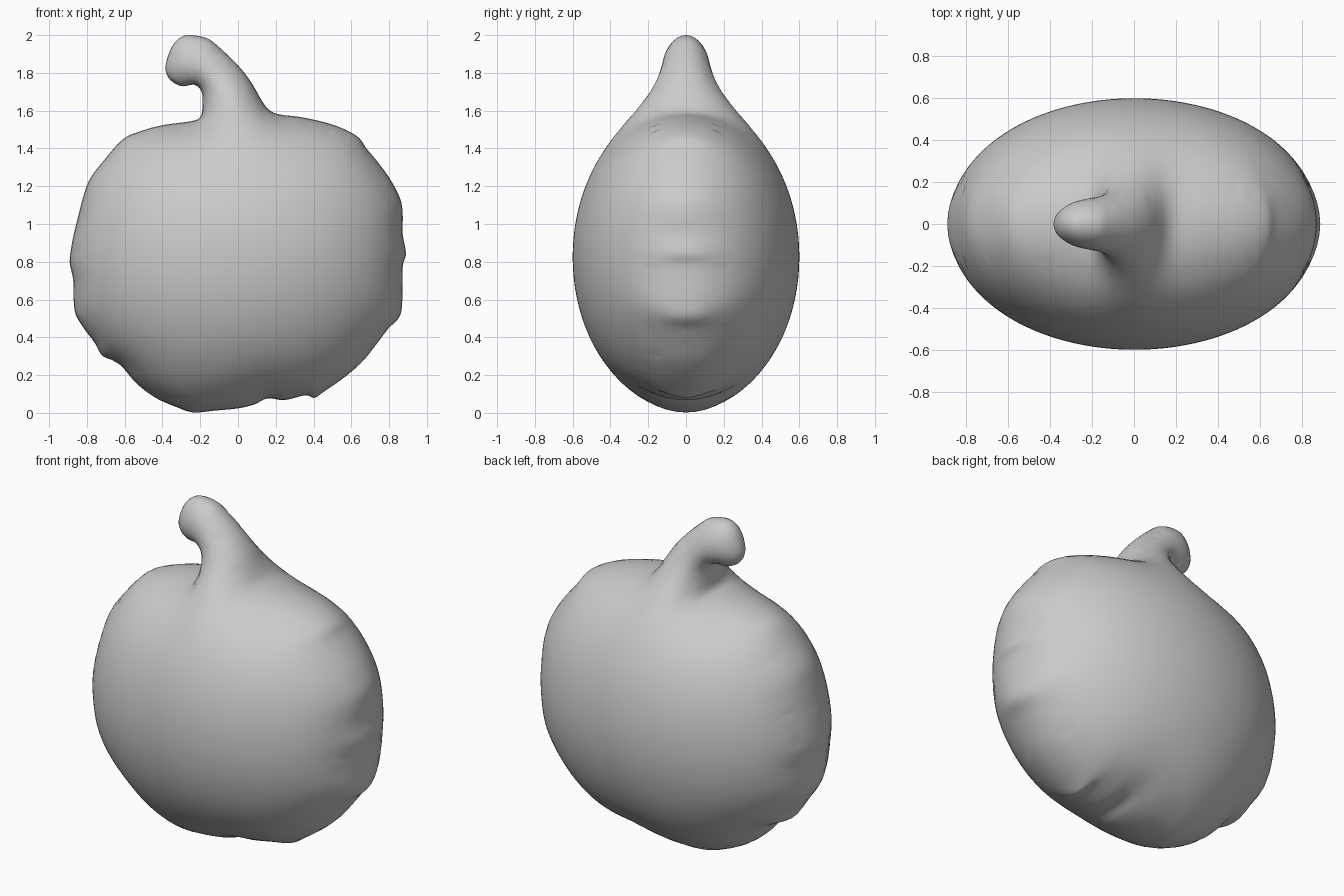
import bpy, bmesh, math
from mathutils import Vector
from mathutils.kdtree import KDTree
from mathutils.geometry import delaunay_2d_cdt

if "Cube" in bpy.data.objects:
    bpy.data.objects.remove(bpy.data.objects["Cube"])

# Front silhouette (x, z), clockwise from the top of the stem
PROFILE = [
    (-.26, 2.0), (-.17, 1.985), (-.11, 1.945), (0, 1.84), (.07, 1.75), (.125, 1.655),
    (.165, 1.605), (.22, 1.58), (.35, 1.563), (.51, 1.523), (.63, 1.465), (.68, 1.40),
    (.75, 1.315), (.81, 1.23), (.86, 1.13), (.872, 1.05), (.872, .945), (.889, .845),
    (.872, .77), (.87, .60), (.855, .51), (.795, .445), (.74, .373), (.66, .273),
    (.563, .188), (.457, .114), (.405, .08), (.357, .093), (.246, .068), (.156, .077),
    (.087, .045), (0, .024), (-.125, .012), (-.24, .003), (-.336, .035), (-.44, .082),
    (-.537, .156), (-.616, .246), (-.664, .278), (-.72, .305), (-.76, .373), (-.823, .458),
    (-.865, .543), (-.873, .707), (-.891, .80), (-.875, .92), (-.85, 1.025), (-.823, 1.13),
    (-.786, 1.235), (-.706, 1.342), (-.61, 1.448), (-.52, 1.49), (-.40, 1.523),
    (-.246, 1.545), (-.198, 1.57), (-.188, 1.634), (-.193, 1.70), (-.23, 1.737),
    (-.30, 1.73), (-.362, 1.767), (-.384, 1.83), (-.357, 1.925), (-.315, 1.98)]
HALF_DEPTH = 0.6


def smooth_loop(pts, steps):
    """Closed Catmull-Rom curve through pts."""
    p = [Vector(q) for q in pts]
    n, out = len(p), []
    for i in range(n):
        a, b, c, d = p[i - 1], p[i], p[(i + 1) % n], p[(i + 2) % n]
        for s in range(steps):
            t = s / steps
            out.append(0.5 * (2 * b + (c - a) * t + (2 * a - 5 * b + 4 * c - d) * t * t
                              + (3 * b - a - 3 * c + d) * t ** 3))
    return out


def inside(q, loop):
    hit = False
    for i, b in enumerate(loop):
        a = loop[i - 1]
        if (a.y > q.y) != (b.y > q.y) and q.x < a.x + (q.y - a.y) * (b.x - a.x) / (b.y - a.y):
            hit = not hit
    return hit


# Sample the silhouette: edge loop, inset loops, then an interior grid
loop = smooth_loop(PROFILE, 6)
n = len(loop)
tree = KDTree(n)
for i, p in enumerate(loop):
    tree.insert((p.x, p.y, 0), i)
tree.balance()


def gap(q):
    return tree.find((q.x, q.y, 0))[2]


points = list(loop)
for inset, skip in ((.004, 1), (.014, 1), (.03, 2)):
    for i in range(0, n, skip):
        t = (loop[(i + 1) % n] - loop[i - 1]).normalized()
        q = loop[i] + Vector((t.y, -t.x)) * inset
        if gap(q) > inset * .85 and inside(q, loop):
            points.append(q)
step = .034
for r in range(70):
    for c in range(58):
        q = Vector((-.95 + (c + .5 * (r % 2)) * step, r * step * .866))
        if gap(q) > .05 and inside(q, loop):
            points.append(q)
verts, _, tris, orig, _, _ = delaunay_2d_cdt(points, [], [list(range(n))], 1, 1e-6)
on_edge = [any(k < n for k in o) for o in orig]

# Inflate: solve a membrane over the silhouette, depth is its square root
weights = [dict() for _ in verts]
area = [0.0] * len(verts)
for f in tris:
    for k in range(3):
        i, j, o = f[k], f[(k + 1) % 3], f[(k + 2) % 3]
        a, b = verts[i] - verts[o], verts[j] - verts[o]
        cr = max(abs(a.x * b.y - a.y * b.x), 1e-9)
        w = .5 * a.dot(b) / cr
        weights[i][j] = weights[i].get(j, 0) + w
        weights[j][i] = weights[j].get(i, 0) + w
        area[i] += cr / 6
rows = []
for i, w in enumerate(weights):
    if not on_edge[i] and w:
        w = [(j, max(x, 1e-4)) for j, x in w.items()]
        rows.append((i, w, sum(x for _, x in w), area[i]))
u = [0.0] * len(verts)
for _ in range(260):
    for i, w, total, a in rows:
        s = a
        for j, x in w:
            s += x * u[j]
        u[i] += 1.85 * (s / total - u[i])
peak = max(u)
depth = [HALF_DEPTH * math.sqrt(max(x, 0) / peak) for x in u]

# Front and back shells share the silhouette edge
bm = bmesh.new()
front = [bm.verts.new((v.x, -d, v.y)) for v, d in zip(verts, depth)]
back = [front[i] if on_edge[i] else bm.verts.new((v.x, depth[i], v.y))
        for i, v in enumerate(verts)]
for f in tris:
    bm.faces.new([front[i] for i in f])
    if not all(on_edge[i] for i in f):
        bm.faces.new([back[i] for i in reversed(f)])
bmesh.ops.recalc_face_normals(bm, faces=bm.faces)
for f in bm.faces:
    f.smooth = True
mesh = bpy.data.meshes.new("pumpkin_with_stem")
bm.to_mesh(mesh)
bm.free()
pumpkin = bpy.data.objects.new("pumpkin_with_stem", mesh)
bpy.context.collection.objects.link(pumpkin)
